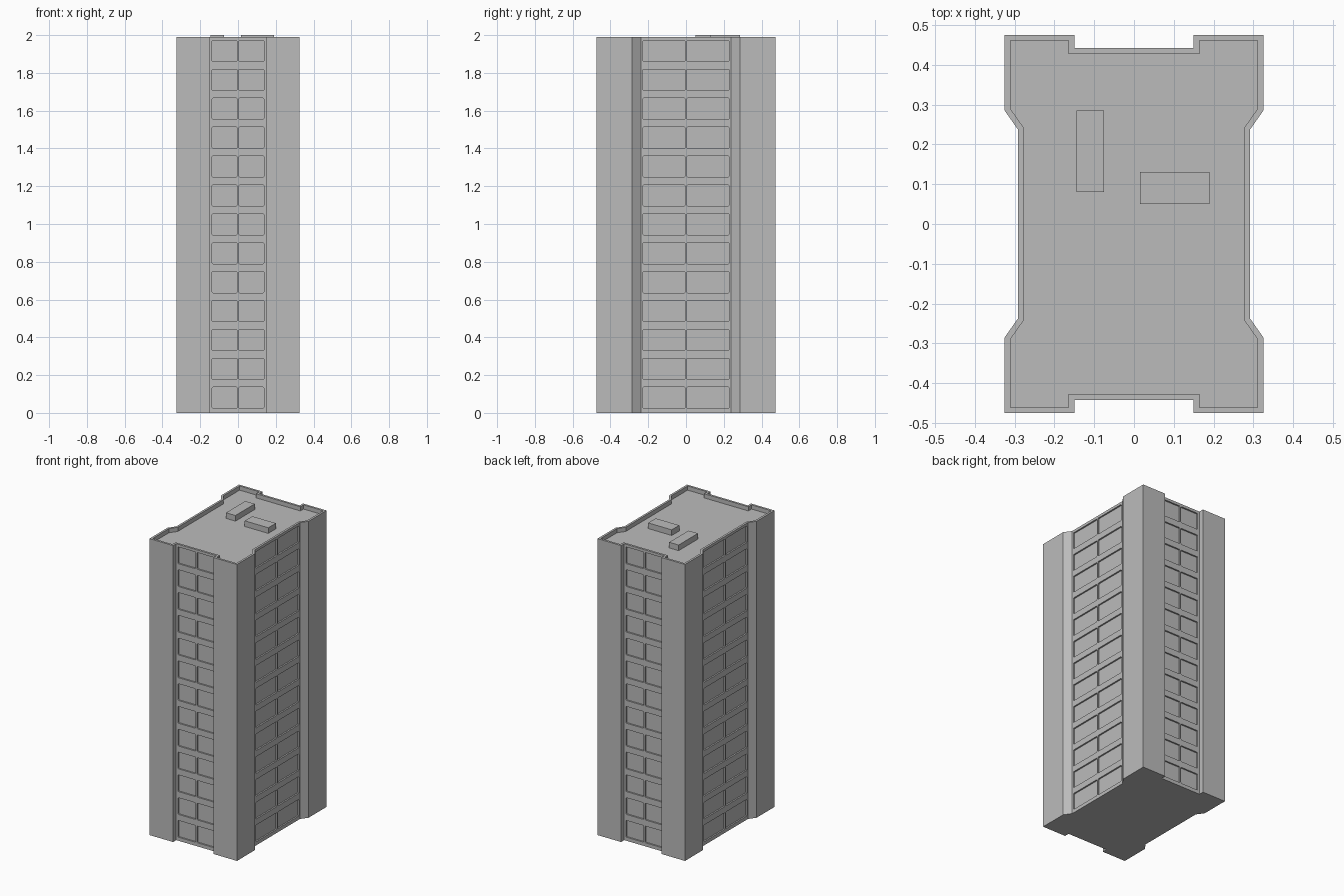
import bpy, bmesh
from mathutils import Matrix, Vector

TOP, ROOF, WALL = 1.99, 1.962, 0.0145   # parapet top, roof deck, parapet thickness
FLOORS, PITCH, SILL, WIN_H = 13, 0.153, 0.024, 0.112
DEPTH = 0.01                            # window recess

cube = bpy.data.objects.get("Cube")
if cube:
    bpy.data.objects.remove(cube, do_unlink=True)

concrete = bpy.data.materials.new("concrete_grey")
concrete.use_nodes = True
GREY = (0.5, 0.5, 0.5, 1)
concrete.diffuse_color = GREY
concrete.node_tree.nodes["Principled BSDF"].inputs["Base Color"].default_value = GREY


def make_object(name, bm):
    bmesh.ops.recalc_face_normals(bm, faces=bm.faces)
    mesh = bpy.data.meshes.new(name)
    bm.to_mesh(mesh)
    bm.free()
    mesh.materials.append(concrete)
    obj = bpy.data.objects.new(name, mesh)
    bpy.context.collection.objects.link(obj)
    return obj


def add_box(bm, low, high):
    low, high = Vector(low), Vector(high)
    matrix = Matrix.Translation((low + high) / 2) @ Matrix.Diagonal((*(high - low), 1))
    return bmesh.ops.create_cube(bm, size=1, matrix=matrix)["verts"]


# Tower: one quarter of the plan, mirrored all round, raised to the parapet
quarter = [(0.292, 0.238), (0.325, 0.285), (0.325, 0.475), (0.15, 0.475), (0.15, 0.4415)]
half = quarter + [(-x, y) for x, y in reversed(quarter)]
plan = half + [(-x, -y) for x, y in half]

bm = bmesh.new()
base = bm.faces.new([bm.verts.new((x, y, 0)) for x, y in plan])
raised = bmesh.ops.extrude_face_region(bm, geom=[base], use_keep_orig=True)["geom"]
top = next(g for g in raised if isinstance(g, bmesh.types.BMFace))
bmesh.ops.translate(bm, verts=top.verts, vec=(0, 0, TOP))
bmesh.ops.recalc_face_normals(bm, faces=bm.faces)
# Parapet: inset the top, then sink a roof deck inside it
bmesh.ops.inset_region(bm, faces=[top], thickness=WALL, use_even_offset=True)
deck = bmesh.ops.extrude_discrete_faces(bm, faces=[top])["faces"][0]
bmesh.ops.translate(bm, verts=deck.verts, vec=(0, 0, ROOF - TOP))
tower = make_object("tower", bm)

# Window cutters: two per floor on each of the four sides, corners clipped
bm = bmesh.new()


def add_windows(axis, wall, inner, outer):
    for floor in range(FLOORS):
        z = SILL + floor * PITCH
        for side in (-1, 1):
            for face in (-1, 1):
                u = sorted((side * inner, side * outer))
                d = sorted((face * (wall - DEPTH), face * (wall + 0.02)))
                a, b = (d, u) if axis == 0 else (u, d)
                verts = add_box(bm, (a[0], b[0], z), (a[1], b[1], z + WIN_H))
                edges = {e for v in verts for e in v.link_edges
                         if abs(e.verts[0].co[axis] - e.verts[1].co[axis]) > 0.02}
                bmesh.ops.bevel(bm, geom=list(edges), offset=0.004, segments=1,
                                affect='EDGES')


add_windows(1, 0.4415, 0.005, 0.137)
add_windows(0, 0.292, 0.005, 0.228)
cutter = make_object("window_cutter", bm)
cutter.hide_render = True

# Cut the recesses and bake the result
cut = tower.modifiers.new("windows", 'BOOLEAN')
cut.operation, cut.solver, cut.object = 'DIFFERENCE', 'EXACT', cutter
bpy.context.view_layer.update()
evaluated = tower.evaluated_get(bpy.context.evaluated_depsgraph_get())
tower.data = bpy.data.meshes.new_from_object(evaluated)
tower.modifiers.clear()
bpy.data.objects.remove(cutter, do_unlink=True)

# Plant boxes on the roof
for name, low, high in (
    ("roof_box_long", (-0.145, 0.08), (-0.075, 0.285)),
    ("roof_box_wide", (0.015, 0.05), (0.19, 0.13)),
):
    bm = bmesh.new()
    add_box(bm, (*low, ROOF), (*high, 2))
    make_object(name, bm)
